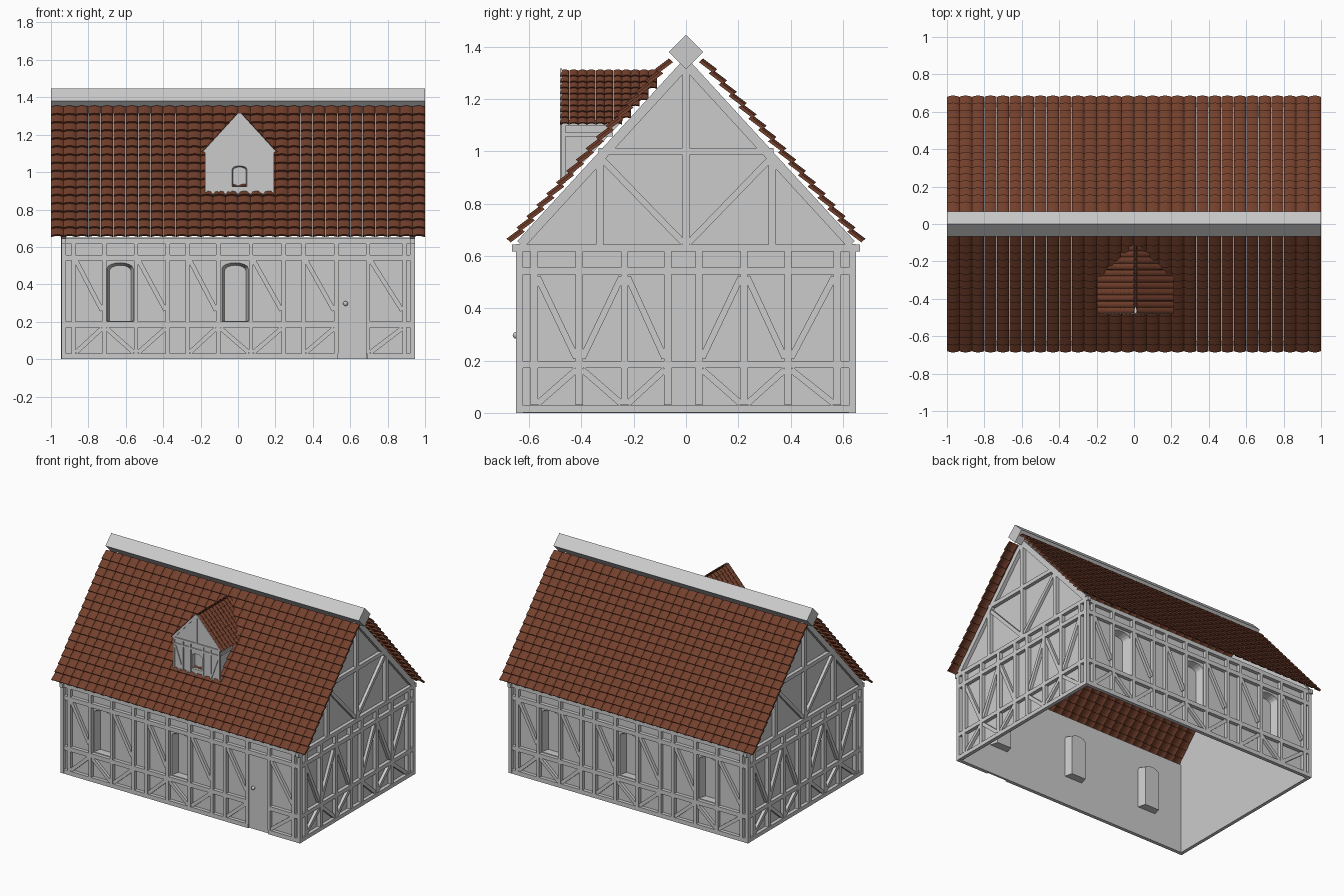
import bpy, bmesh, math
from mathutils import Vector, Matrix

if "Cube" in bpy.data.objects:
    bpy.data.objects.remove(bpy.data.objects["Cube"])

tile_mat = bpy.data.materials.new("roof_tile")
tile_mat.diffuse_color = (0.17, 0.05, 0.025, 1)
tile_mat.use_nodes = True
tile_mat.node_tree.nodes["Principled BSDF"].inputs["Base Color"].default_value = tile_mat.diffuse_color


def finish(name, bm, mat=None):
    bmesh.ops.recalc_face_normals(bm, faces=bm.faces)
    me = bpy.data.meshes.new(name)
    bm.to_mesh(me)
    bm.free()
    ob = bpy.data.objects.new(name, me)
    bpy.context.collection.objects.link(ob)
    if mat:
        me.materials.append(mat)
    return ob


def plane(angle, dist, cx=0.0):
    """Maps (u along wall, d outward, z) to world for a wall facing `angle` around z."""
    r = Matrix.Rotation(math.radians(angle), 3, 'Z')
    return lambda u, z, d=0.0: r @ Vector((u, -(dist + d), z)) + Vector((cx, 0, 0))


def hexa(bm, low, high):
    """Closed prism between two matching outlines."""
    a = [bm.verts.new(p) for p in low]
    b = [bm.verts.new(p) for p in high]
    n = len(a)
    bm.faces.new(a[::-1])
    bm.faces.new(b)
    for i in range(n):
        bm.faces.new((a[i], a[(i + 1) % n], b[(i + 1) % n], b[i]))


def beam(bm, P, a, b, w=0.028, d=0.025):
    a, b = Vector(a), Vector(b)
    t = (b - a).normalized()
    n = Vector((-t.y, t.x)) * w / 2
    pts = [a - n, b - n, b + n, a + n]
    hexa(bm, [P(p.x, p.y) for p in pts], [P(p.x, p.y, d) for p in pts])


def arch(c, w, z0, z1, rise, shrink=0.0):
    h = w / 2 - shrink
    top = [(c + h * math.cos(math.pi * i / 8),
            z1 - shrink + rise * math.sin(math.pi * i / 8)) for i in range(9)]
    return [(c - h, z0), (c + h, z0)] + top


def sheet(name, P, outline, wins, depth=0.055, slant=0.013):
    """Wall skin with arched niches pushed inward."""
    bm = bmesh.new()
    edges = []
    for loop in [outline] + [arch(*w) for w in wins]:
        vs = [bm.verts.new(P(*p)) for p in loop]
        edges += [bm.edges.new((vs[i], vs[(i + 1) % len(vs)])) for i in range(len(vs))]
    bmesh.ops.triangle_fill(bm, edges=edges, use_beauty=True)
    for w in wins:
        o = [bm.verts.new(P(*p)) for p in arch(*w)]
        i_ = [bm.verts.new(P(u, z, -depth)) for u, z in arch(*w, slant)]
        for k in range(len(o)):
            j = (k + 1) % len(o)
            bm.faces.new((o[k], o[j], i_[j], i_[k]))
        bm.faces.new(i_)
    bmesh.ops.remove_doubles(bm, verts=bm.verts, dist=0.0005)
    return finish(name, bm)


HX, HY = 0.92, 0.625
RAILS = (0.015, 0.185, 0.543, 0.631)


def brace(bm, P, u0, u1, z0, z1, up):
    e = 0.012
    a, b = (u0 + e, z0 if up else z1), (u1 - e, z1 if up else z0)
    beam(bm, P, a, b, 0.024, 0.02)


# Long walls: timber frame, windows, front door
posts = [-0.88, -0.715, -0.545, -0.375, -0.27, -0.105, 0.07, 0.245, 0.35, 0.525, 0.695, 0.89]
wins = [(c, 0.14, 0.205, 0.485, 0.03) for c in (-0.63, -0.015, 0.61)]
for name, ang in (("front", 0), ("back", 180)):
    P = plane(ang, HY)
    sheet(name + "_wall", P, [(-HX, 0), (HX, 0), (HX, 0.65), (-HX, 0.65)], wins)
    bm = bmesh.new()
    for k, z in enumerate(RAILS):
        spans = [(-0.945, 0.945)]
        if name == "front" and k < 2:
            spans = [(-0.945, 0.535), (0.69, 0.945)]
        for a, b in spans:
            beam(bm, P, (a, z), (b, z), 0.03)
    for u in posts:
        beam(bm, P, (u, 0.03), (u, 0.62), 0.023)
    for u in (-0.932, 0.932):
        beam(bm, P, (u, 0), (u, 0.645), 0.026)
    for i in range(11):
        door = name == "front" and i == 9
        u0, u1 = posts[i], posts[i + 1]
        if i in (3, 7):
            continue
        if i not in (1, 5, 9):
            brace(bm, P, u0, u1, 0.26, 0.53, False)
        if not door:
            brace(bm, P, u0, u1, 0.035, 0.165, i not in (1, 5, 9))
    finish(name + "_timber_frame", bm)

P = plane(0, HY)
bm = bmesh.new()
beam(bm, P, (0.61, 0), (0.61, 0.53), 0.155, 0.015)
finish("door", bm)
bm = bmesh.new()
bmesh.ops.create_uvsphere(bm, u_segments=12, v_segments=8, radius=0.013,
                          matrix=Matrix.Translation(P(0.575, 0.297, 0.025)))
finish("door_knob", bm)

# Gable walls: timber frame in three storeys
gp = [-0.58, -0.408, -0.235, -0.07, 0.05, 0.222, 0.39, 0.578]
for name, ang in (("right", 90), ("left", 270)):
    P = plane(ang, HX)
    sheet(name + "_gable_wall", P,
          [(-HY, 0), (HY, 0), (HY, 0.66), (0, 1.36), (-HY, 0.66)], [])
    bm = bmesh.new()
    for z, h in zip(RAILS, (0.645, 0.645, 0.645, 0.665)):
        beam(bm, P, (-h, z), (h, z))
    beam(bm, P, (-0.335, 1.0), (0.335, 1.0))
    for u in gp:
        beam(bm, P, (u, 0.03), (u, 0.62))
    for i, u in enumerate(gp[:-1]):
        if i != 3:
            up = i in (1, 4, 6)
            brace(bm, P, u, gp[i + 1], 0.21, 0.52, up)
            brace(bm, P, u, gp[i + 1], 0.035, 0.165, not up)
    for s in (-1, 1):
        beam(bm, P, (s * 0.637, 0), (s * 0.637, 0.645))
        beam(bm, P, (s * 0.33, 0.645), (s * 0.33, 0.985))
        beam(bm, P, (s * 0.32, 0.97), (s * 0.01, 0.65), 0.024, 0.02)
        beam(bm, P, (s * 0.632, 0.645), (0, 1.335), 0.036)
    beam(bm, P, (0, 0.645), (0, 1.33))
    finish(name + "_gable_timber_frame", bm)


# Roof tiles: arched slabs, each row lapping the one below
def tiles(name, eave, ridge, across, cols, rows, arc, thick, lift, keep=None):
    bm = bmesh.new()
    eave, ridge, across = Vector(eave), Vector(ridge), Vector(across)
    up = (ridge - eave) / rows
    step = across / cols
    n = across.cross(up).normalized()
    if n.z < 0:
        n = -n
    for r in range(rows):
        for c in range(cols):
            o = eave + up * r + step * c
            if keep and not keep(o + step * 0.5 + up * 0.5):
                continue
            prof = [(0.01 + 0.98 * i / 6, arc * math.sin(math.pi * i / 6) ** 0.7 if 0 < i < 6 else 0)
                    for i in range(7)]
            ring = [(x, h + thick) for x, h in prof] + [(x, h) for x, h in reversed(prof)]
            hexa(bm, [o + step * x + n * (h + lift) for x, h in ring],
                 [o + up * 1.15 + step * x + n * h for x, h in ring])
    return finish(name, bm, tile_mat)


for name, s in (("front", -1), ("back", 1)):
    tiles(name + "_roof_tiles", (-1, s * 0.66, 0.643), (-1, s * 0.055, 1.335),
          (2, 0, 0), 30, 16, 0.009, 0.012, 0.014)

# Square ridge beam set on its corner
bm = bmesh.new()
r = 0.066
dia = [(0, r), (r, 0), (0, -r), (-r, 0)]
hexa(bm, [(-1, y, 1.38 + z) for y, z in dia], [(1, y, 1.38 + z) for y, z in dia])
finish("ridge_beam", bm)

# Dormer: front, cheeks, framing and small tiles
CX = 0.008
FY = 0.475


def roof_z(y):
    return 0.645 + (0.665 - abs(y)) * 1.138


P = plane(0, FY, CX)
sheet("dormer_front", P,
      [(-0.185, 0.87), (0.185, 0.87), (0.185, 1.115), (0, 1.318), (-0.185, 1.115)],
      [(0, 0.08, 0.922, 1.015, 0.018)], 0.03, 0.006)
bm = bmesh.new()
for z in (0.885, 1.065, 1.105):
    beam(bm, P, (-0.185, z), (0.185, z), 0.014, 0.007)
for s in (-1, 1):
    for u in (0.178, 0.11, 0.05):
        beam(bm, P, (s * u, 0.88), (s * u, 1.11), 0.013, 0.007)
    beam(bm, P, (s * 0.17, 1.055), (s * 0.115, 0.9), 0.012, 0.006)
    beam(bm, P, (s * 0.187, 1.107), (0, 1.312), 0.016, 0.007)
beam(bm, P, (0, 1.11), (0, 1.31), 0.013, 0.007)
for s in (-1, 1):
    x = CX + s * 0.17
    f = bm.verts.new
    bm.faces.new([f((x, -FY, 0.87)), f((x, -FY, 1.12)), f((x, -0.24, 1.12))])
    # cheek rails and post
    Q = plane(90 * s, 0.17 + s * CX)
    for z in (1.065, 1.105):
        beam(bm, Q, (-s * FY, z), (-s * 0.28, z), 0.014, 0.007)
    beam(bm, Q, (-s * (FY - 0.007), 0.88), (-s * (FY - 0.007), 1.11), 0.014, 0.007)
finish("dormer_frame_and_cheeks", bm)

for name, s in (("left", -1), ("right", 1)):
    tiles("dormer_" + name + "_tiles", (CX + s * 0.192, -0.48, 1.098), (CX + s * 0.004, -0.48, 1.302),
          (0, 0.37, 0), 11, 9, 0.006, 0.006, 0.007,
          keep=lambda p: p.z > roof_z(p.y) - 0.02)
